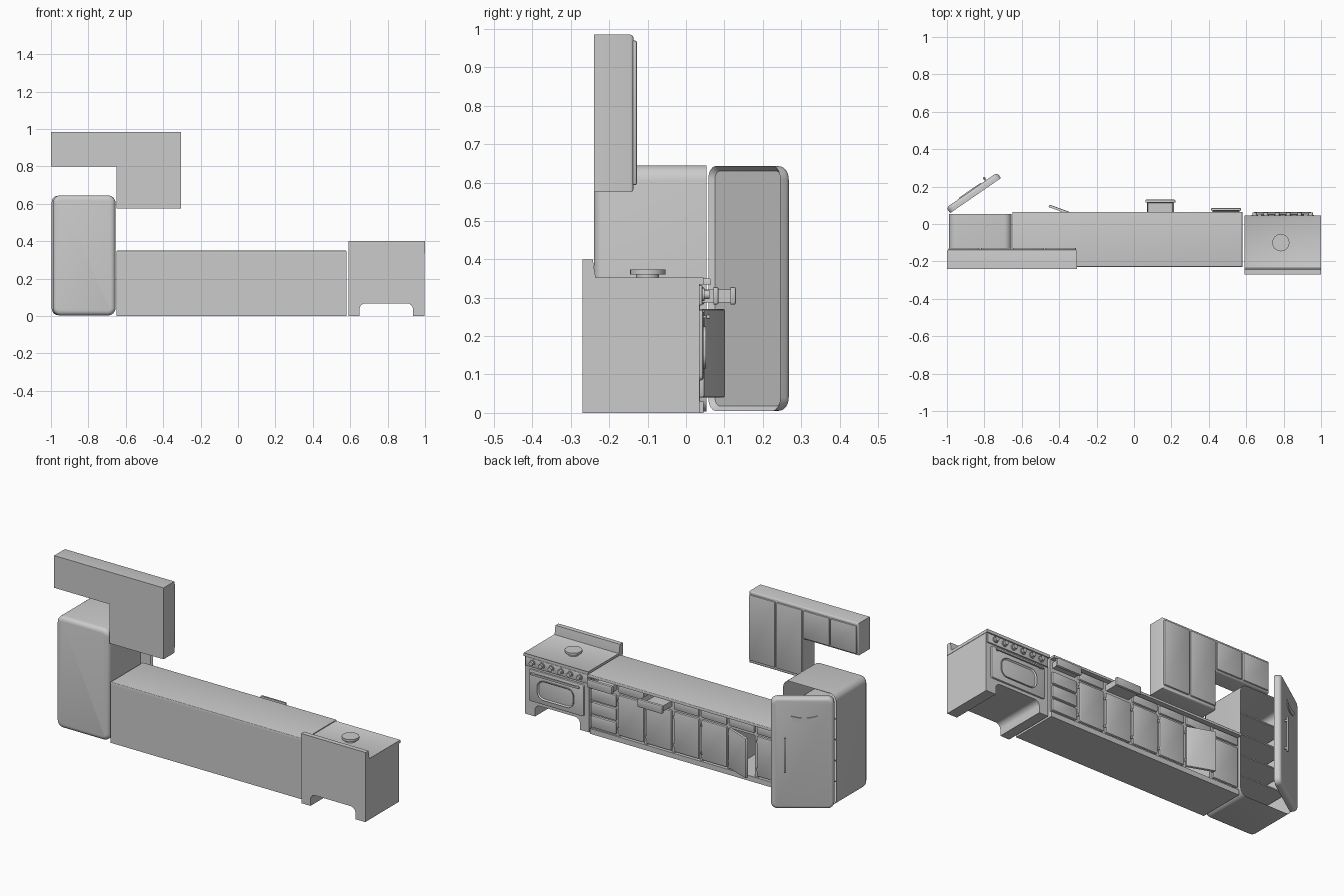
import bpy, bmesh, math
from mathutils import Matrix, Vector

if "Cube" in bpy.data.objects:
    bpy.data.objects.remove(bpy.data.objects["Cube"])

mat = bpy.data.materials.new("enamel grey")
mat.diffuse_color = (0.6, 0.6, 0.6, 1)
mat.use_nodes = True
mat.node_tree.nodes["Principled BSDF"].inputs["Base Color"].default_value = mat.diffuse_color

def finish(name, bm):
    me = bpy.data.meshes.new(name)
    bm.to_mesh(me)
    bm.free()
    me.materials.append(mat)
    ob = bpy.data.objects.new(name, me)
    bpy.context.collection.objects.link(ob)
    return ob

def rounded(x0, x1, z0, z1, r, n=6):
    """Rounded rectangle outline."""
    pts = []
    for k, (cx, cz) in enumerate([(x1-r, z1-r), (x0+r, z1-r), (x0+r, z0+r), (x1-r, z0+r)]):
        for i in range(n + 1):
            a = math.pi / 2 * (k + i / n)
            pts.append((cx + r*math.cos(a), cz + r*math.sin(a)))
    return pts

def rect(a0, a1, b0, b1):
    return [(a0, b0), (a1, b0), (a1, b1), (a0, b1)]

def prism(name, pts, a, b, axis='y', rim=None, inset=None, segs=4):
    """Extrude an outline from a to b; rim=(end, width) rounds one end,
    inset=(end, margin, depth) sinks a recess into one end."""
    ax = 'xyz'.index(axis)
    def place(p, t):
        return [(t, p[0], p[1]), (p[0], t, p[1]), (p[0], p[1], t)][ax]
    bm = bmesh.new()
    f = bm.faces.new([bm.verts.new(place(p, a)) for p in pts])
    ext = bmesh.ops.extrude_face_region(bm, geom=[f], use_keep_orig=True)
    d = Vector((0, 0, 0))
    d[ax] = b - a
    bmesh.ops.translate(bm, vec=d, verts=[v for v in ext['geom'] if isinstance(v, bmesh.types.BMVert)])
    bmesh.ops.recalc_face_normals(bm, faces=bm.faces)
    def cap(t):
        return next(q for q in bm.faces if all(abs(v.co[ax] - t) < 1e-5 for v in q.verts))
    if inset:
        t, margin, depth = inset
        q = cap(t)
        n = q.normal.copy()
        bmesh.ops.inset_region(bm, faces=[q], thickness=margin, use_even_offset=True)
        bmesh.ops.translate(bm, vec=-n * depth, verts=q.verts)
    if rim:
        bmesh.ops.bevel(bm, geom=list(cap(rim[0]).edges), offset=rim[1], segments=segs,
                        profile=0.5, affect='EDGES')
    return finish(name, bm)

def box(name, x0, x1, y0, y1, z0, z1, bev=0):
    bm = bmesh.new()
    bmesh.ops.create_cube(bm, size=1, matrix=Matrix.Translation(((x0+x1)/2, (y0+y1)/2, (z0+z1)/2))
                          @ Matrix.Diagonal((x1-x0, y1-y0, z1-z0, 1)))
    if bev:
        bmesh.ops.bevel(bm, geom=bm.edges[:], offset=bev, segments=2, profile=0.5, affect='EDGES')
    return finish(name, bm)

def disc(name, x, y, z, r, depth, axis='z'):
    bm = bmesh.new()
    rot = Matrix.Rotation(math.pi/2, 4, 'X') if axis == 'y' else Matrix()
    bmesh.ops.create_cone(bm, cap_ends=True, segments=24, radius1=r, radius2=r, depth=depth,
                          matrix=Matrix.Translation((x, y, z)) @ rot)
    return finish(name, bm)

def front(name, x0, x1, z0, z1, y=0.034):
    """Cabinet door or drawer front, rounded on the room side."""
    return prism(name, rounded(x0, x1, z0, z1, 0.006, 2), y, y + 0.014, rim=(y + 0.014, 0.005), segs=2)

# --- fridge body with cavity and shelves
prism("fridge_body", rounded(-0.99, -0.655, 0.003, 0.645, 0.04), -0.24, 0.053,
      rim=(-0.24, 0.025), inset=(0.053, 0.018, 0.26))
for i in range(4):
    box(f"fridge_shelf_{i+1}", -0.972, -0.673, -0.205, 0.03, 0.13 + 0.12*i, 0.137 + 0.12*i)

# --- fridge door, modelled at its hinge and swung open
door = [prism("fridge_door", rounded(0, 0.33, 0.005, 0.643, 0.035), 0, 0.036,
              rim=(0.036, 0.018), inset=(0, 0.013, 0.012))]
door.append(box("fridge_handle", 0.25, 0.262, 0.046, 0.056, 0.22, 0.42, 0.003))
for z in (0.235, 0.395):
    door.append(box("fridge_handle_post", 0.252, 0.26, 0.03, 0.05, z, z + 0.01))
arc = [i / 12 * 2 - 1 for i in range(13)]
crescent = [(0.157 + 0.07*t, 0.53 + 0.012*t*t) for t in arc]
crescent += [(0.157 + 0.07*t, 0.542 - 0.04*math.sqrt(max(0, 1 - t*t)) - 0.003) for t in reversed(arc)]
door.append(prism("fridge_crescent_trim", crescent, 0.03, 0.041))
for ob in door:
    ob.matrix_world = Matrix.Translation((-0.983, 0.058, 0)) @ Matrix.Rotation(math.radians(34.6), 4, 'Z')

# --- wall cabinet, L shaped, with two short and two tall doors
prism("wall_cabinet", [(-1, 0.985), (-1, 0.80), (-0.65, 0.80), (-0.65, 0.575), (-0.305, 0.575), (-0.305, 0.985)],
      -0.24, -0.137, rim=(-0.137, 0.008), segs=3)
for i in range(4):
    x = -0.995 + 0.1725*i
    front(f"wall_door_{i+1}", x + 0.004, x + 0.168, 0.81 if i < 2 else 0.593, 0.97, -0.142)

# --- base cabinet carcass
X0, X1, N = -0.65, 0.58, 7
W = (X1 - X0) / N
box("base_back", X0, X1, -0.23, -0.22, 0, 0.34)
box("base_floor", X0, X1, -0.23, 0.045, 0, 0.03)
prism("counter_top", rect(X0, X1, -0.23, 0.065), 0.334, 0.35, 'z', rim=(0.35, 0.005), segs=3)
box("rail_middle", X0, X1, 0.015, 0.036, 0.265, 0.29)
box("rail_top", X0, X1, 0.015, 0.036, 0.32, 0.335)
for i in range(N + 1):
    x = min(max(X0 + W*i, X0 + 0.01), X1 - 0.01)
    box(f"base_divider_{i}", x - 0.01, x + 0.01, -0.225, 0.036, 0.02, 0.335)
box("drawer_stack_panel", X1 - W, X1, 0.02, 0.035, 0.03, 0.27)

# --- base fronts: one drawer per column, doors or a drawer stack below
pull = {6: 0.037, 4: 0.082}
for i in range(N):
    a, b = X0 + W*i + 0.008, X0 + W*(i+1) - 0.008
    out = pull.get(i, 0)
    front(f"top_drawer_front_{i+1}", a, b, 0.282, 0.328, 0.034 + out)
    if out:
        prism(f"open_drawer_tray_{i+1}", rect(a + 0.008, b - 0.008, -0.12 + out, 0.035 + out),
              0.288, 0.322, 'z', inset=(0.322, 0.006, 0.028))
    if i == 6:
        for k in range(3):
            z = 0.04 + 0.078*k
            front(f"stack_drawer_front_{k+1}", a, b, z, z + 0.068)
    elif i == 1:
        # open door, hinged on its +x edge
        ob = front("open_base_door", -(b - a), 0, 0.04, 0.27, 0)
        ob.matrix_world = Matrix.Translation((b, 0.036, 0)) @ Matrix.Rotation(math.radians(-20), 4, 'Z')
    else:
        front(f"base_door_{i+1}", a, b, 0.04, 0.27)
    if i < 6:
        for z in (0.07, 0.23):
            box("door_hinge", b - 0.002, b + 0.006, 0.034, 0.047, z, z + 0.014)

# --- stove body with arched foot opening
arch = [(0.65, 0)]
for cx, a0 in ((0.68, 180), (0.905, 90)):
    for i in range(7):
        t = math.radians(a0 - 15*i)
        arch.append((cx + 0.03*math.cos(t), 0.037 + 0.03*math.sin(t)))
arch.append((0.935, 0))
prism("stove_body", [(0.592, 0)] + arch + [(0.998, 0), (0.998, 0.34), (0.592, 0.34)], -0.27, 0.035)
prism("stove_top", rect(0.59, 1.0, -0.24, 0.045), 0.335, 0.352, 'z', inset=(0.352, 0.014, 0.006))
prism("stove_backsplash", [(-0.27, 0.335), (-0.235, 0.335), (-0.235, 0.35), (-0.243, 0.4), (-0.27, 0.4)], 0.59, 1.0, 'x')
disc("burner_base", 0.785, -0.10, 0.353, 0.03, 0.016)
disc("burner_plate", 0.785, -0.10, 0.3665, 0.046, 0.013)

# --- stove front: control panel, knobs, oven door, window and handle
box("control_panel", 0.597, 0.993, 0.03, 0.043, 0.28, 0.333, 0.004)
for i in range(6):
    x = 0.645 + 0.06*i
    disc(f"knob_collar_{i+1}", x, 0.044, 0.308, 0.017, 0.008, 'y')
    disc(f"knob_{i+1}", x, 0.051, 0.308, 0.012, 0.02, 'y')
prism("oven_door", rounded(0.62, 0.97, 0.085, 0.268, 0.012, 3), 0.03, 0.045, rim=(0.045, 0.005), segs=2)
prism("oven_window", rounded(0.68, 0.91, 0.115, 0.225, 0.04), 0.04, 0.052, inset=(0.052, 0.008, 0.008))
box("oven_handle", 0.64, 0.95, 0.052, 0.063, 0.245, 0.256, 0.003)
for x in (0.65, 0.93):
    box("oven_handle_post", x, x + 0.01, 0.04, 0.055, 0.247, 0.254)

# --- smooth the rounded parts, keep edges sharp
for ob in bpy.context.collection.objects:
    ob.select_set(True)
    bpy.context.view_layer.objects.active = ob
bpy.ops.object.shade_smooth_by_angle(angle=math.radians(35))
